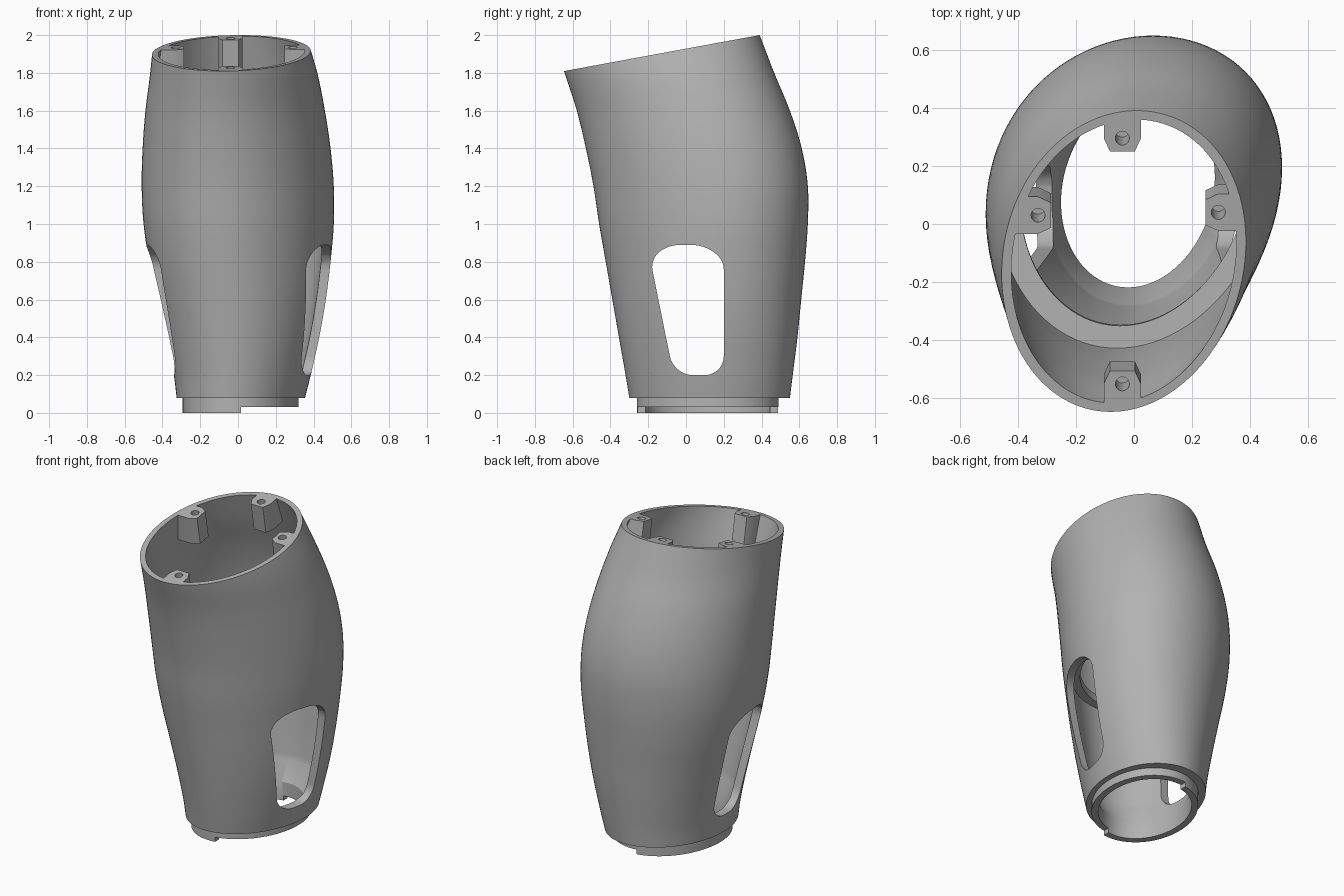
import bpy, bmesh, math
from mathutils import Vector

if "Cube" in bpy.data.objects:
    bpy.data.objects.remove(bpy.data.objects["Cube"])

grey = bpy.data.materials.new("plain grey")
grey.use_nodes = True
grey.diffuse_color = (0.45, 0.45, 0.45, 1)
grey.node_tree.nodes["Principled BSDF"].inputs["Base Color"].default_value = grey.diffuse_color

# Outline of the sleeve: height, x range, y range
OUTLINE = [
    (0.08, -0.325, 0.355, -0.30, 0.55),
    (0.2, -0.34, 0.385, -0.32, 0.565),
    (0.4, -0.38, 0.43, -0.355, 0.59),
    (0.6, -0.425, 0.465, -0.39, 0.61),
    (0.8, -0.47, 0.49, -0.425, 0.63),
    (1.0, -0.50, 0.507, -0.46, 0.645),
    (1.2, -0.51, 0.507, -0.49, 0.645),
    (1.4, -0.505, 0.49, -0.53, 0.613),
    (1.6, -0.49, 0.46, -0.578, 0.55),
    (1.8, -0.465, 0.42, -0.643, 0.467),
    (2.0, -0.445, 0.36, -0.708, 0.39),
    (2.2, -0.42, 0.30, -0.77, 0.31),
]
COLLAR = Vector((0, -0.293, 0.32, -0.26, 0.49))
RIM_POINT = Vector((0, 0.39, 2.0))
RIM_NORMAL = Vector((0, -0.184, 1)).normalized()
SKEW = 0.13


def smooth_rows(rows, steps=5):
    """Catmull-Rom pass through the outline rows."""
    pts = [Vector(r) for r in rows]
    pts = [pts[0] * 2 - pts[1]] + pts + [pts[-1] * 2 - pts[-2]]
    out = []
    for a, b, c, d in zip(pts, pts[1:], pts[2:], pts[3:]):
        for i in range(steps):
            t = i / steps
            p = (b * 2 + (c - a) * t + (a * 2 - b * 5 + c * 4 - d) * t ** 2
                 + (b * 3 - a - c * 3 + d) * t ** 3) / 2
            out.append(p)
    return out + [pts[-2]]


ROWS = smooth_rows(OUTLINE)


def section(z):
    for a, b in zip(ROWS, ROWS[1:]):
        if z <= b[0]:
            return a.lerp(b, (z - a[0]) / (b[0] - a[0]))
    return ROWS[-1]


def to_object(name, bm):
    bmesh.ops.recalc_face_normals(bm, faces=bm.faces)
    mesh = bpy.data.meshes.new(name)
    bm.to_mesh(mesh)
    bm.free()
    mesh.materials.append(grey)
    obj = bpy.data.objects.new(name, mesh)
    bpy.context.collection.objects.link(obj)
    return obj


def loft_mesh(loops):
    bm = bmesh.new()
    rings = [[bm.verts.new(p) for p in loop] for loop in loops]
    n = len(rings[0])
    for low, high in zip(rings, rings[1:]):
        for i in range(n):
            j = (i + 1) % n
            bm.faces.new((low[i], low[j], high[j], high[i]))
    bm.faces.new(rings[0][::-1])
    bm.faces.new(rings[-1])
    return bm


def oval(z, inset, row=None, n=96):
    """Skewed, slightly egg-shaped section, narrower at the front."""
    _, x0, x1, y0, y1 = row or section(z)
    egg = 0.035 * min(max(z, 0), 1)
    pts = []
    for i in range(n):
        a = math.tau * i / n
        pts.append(((x0 + x1) / 2 + ((x1 - x0) / 2 - inset) * math.cos(a),
                    (y0 + y1) / 2 + ((y1 - y0) / 2 - inset) * math.sin(a + SKEW)
                    + egg * math.cos(a + SKEW) ** 2, z))
    return pts


def boolean(target, cutter):
    mod = target.modifiers.new("cut", "BOOLEAN")
    mod.operation, mod.solver, mod.object = "DIFFERENCE", "EXACT", cutter
    bpy.context.view_layer.objects.active = target
    bpy.ops.object.modifier_apply(modifier=mod.name)
    bpy.data.objects.remove(cutter)


# Outer body with a stepped collar, sliced by the tilted rim plane
heights = [r[0] for r in ROWS]
bm = loft_mesh([oval(z, 0, COLLAR) for z in (0, 0.08)] + [oval(z, 0) for z in heights])
bmesh.ops.bisect_plane(bm, geom=bm.verts[:] + bm.edges[:] + bm.faces[:],
                       plane_co=RIM_POINT, plane_no=RIM_NORMAL, clear_outer=True)
bmesh.ops.holes_fill(bm, edges=[e for e in bm.edges if e.is_boundary], sides=0)
shell = to_object("sleeve_shell", bm)

# Hollow: thick at the collar, with a ledge ring halfway up
hollow = [oval(z, 0.042, COLLAR) for z in (-0.1, 0.12)]
hollow += [oval(z, 0.05) for z in heights if 0.21 < z < 0.92]
hollow += [oval(z, d) for z, d in ((0.95, 0.05), (0.95, 0.105), (1.0, 0.11), (1.0, 0.033))]
hollow += [oval(z, 0.033) for z in heights + [2.3] if z > 1.01]
cavity = to_object("cavity", loft_mesh(hollow))

# Screw bosses run square to the rim: centre and outward direction
BOSSES = [((-0.04, 0.295), (0, 1)), ((-0.04, -0.55), (0, -1)),
          ((0.29, 0.04), (1, 0)), ((-0.33, 0.03), (-1, 0))]


def on_rim(x, y):
    z = RIM_POINT.z + 0.184 * (y - RIM_POINT.y)
    return Vector((x, y, z))


def prism(name, outline, depth, rise):
    return to_object(name, loft_mesh([[p + RIM_NORMAL * h for p in outline]
                                      for h in (-depth, rise)]))


plan = [(-0.045, -0.043), (0, -0.064), (0.25, -0.064),
        (0.25, 0.064), (0, 0.064), (-0.045, 0.043)]
for (cx, cy), (ox, oy) in BOSSES:
    outline = [on_rim(cx + ox * a - oy * b, cy + oy * a + ox * b) for a, b in plan]
    boolean(cavity, prism("boss", outline, 0.18, 0.4))
boolean(shell, cavity)

# Screw holes
for (cx, cy), _ in BOSSES:
    circle = [on_rim(cx + 0.024 * math.cos(math.tau * i / 20),
                     cy + 0.024 * math.sin(math.tau * i / 20)) for i in range(20)]
    boolean(shell, prism("screw_hole", circle, 0.15, 0.1))

# Side windows: arched, tapered opening through both walls
# (corner position, then rounding length before and after it)
corners = [(-0.205, 0.89, 0.14, 0.18), (0.2, 0.89, 0.18, 0.13),
           (0.2, 0.2, 0.1, 0.1), (-0.065, 0.2, 0.1, 0.1)]
window = []
for k, (y, z, r_in, r_out) in enumerate(corners):
    c = Vector((0, y, z))
    before, after = [Vector((0, *corners[(k + s) % 4][:2])) - c for s in (-1, 1)]
    p, q = c + before.normalized() * r_in, c + after.normalized() * r_out
    for i in range(11):
        t = i / 10
        # weight pulls the curve close to a circular arc
        w = 1.4 * t * (1 - t)
        a, b = (1 - t) ** 2, t ** 2
        window.append((p * a + c * w + q * b) / (a + w + b))
side = Vector((1, 0, 0))
boolean(shell, to_object("window_cut", loft_mesh([[p + side * s for p in window]
                                                  for s in (-1, 1)])))

# The collar is shorter on the +x half
square = [(0.015, -1), (1, -1), (1, 1), (0.015, 1)]
boolean(shell, to_object("collar_cut", loft_mesh([[(x, y, z) for x, y in square]
                                                  for z in (-0.5, 0.03)])))

# Smooth walls with crisp cut edges
bpy.ops.object.select_all(action="DESELECT")
shell.select_set(True)
bpy.context.view_layer.objects.active = shell
bpy.ops.object.shade_smooth_by_angle(angle=math.radians(30))
